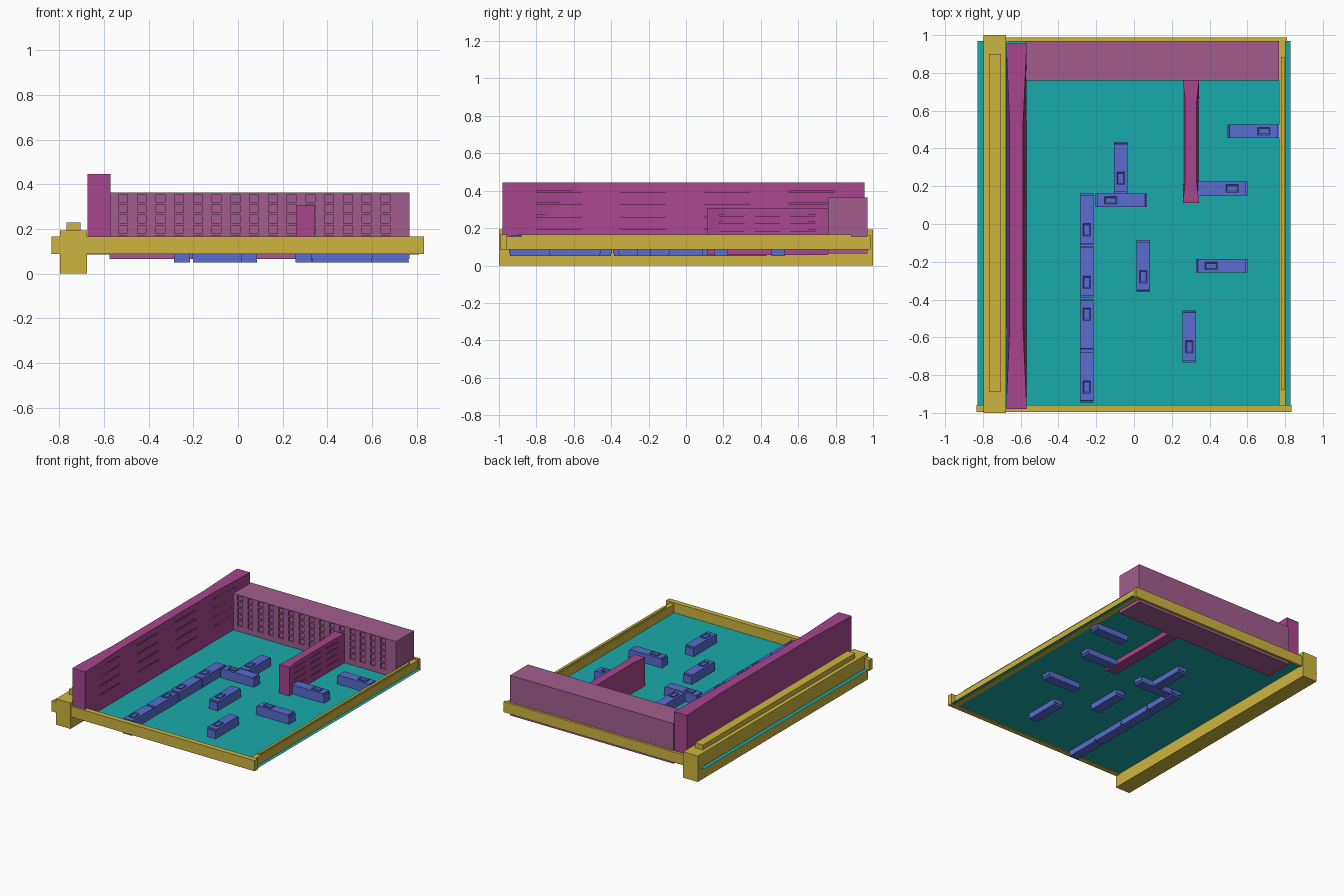
import bpy, bmesh
from mathutils import Matrix

if "Cube" in bpy.data.objects:
    bpy.data.objects.remove(bpy.data.objects["Cube"])


def mat(name, rgb):
    m = bpy.data.materials.new(name)
    m.diffuse_color = (*rgb, 1)
    m.use_nodes = True
    m.node_tree.nodes["Principled BSDF"].inputs["Base Color"].default_value = m.diffuse_color
    return m


TEAL = mat("teal", (0.01, 0.4, 0.4))
YELLOW = mat("yellow", (0.62, 0.46, 0.05))
MAGENTA = mat("magenta", (0.39, 0.06, 0.27))
MAUVE = mat("mauve", (0.36, 0.11, 0.27))
BLUE = mat("blue", (0.1, 0.15, 0.62))


def finish(bm, name, material):
    bmesh.ops.recalc_face_normals(bm, faces=bm.faces)
    me = bpy.data.meshes.new(name)
    bm.to_mesh(me)
    bm.free()
    ob = bpy.data.objects.new(name, me)
    bpy.context.collection.objects.link(ob)
    if material:
        me.materials.append(material)
    return ob


def add_box(bm, x0, x1, y0, y1, z0, z1):
    m = Matrix.Translation(((x0 + x1) / 2, (y0 + y1) / 2, (z0 + z1) / 2))
    m = m @ Matrix.Diagonal((x1 - x0, y1 - y0, z1 - z0, 1))
    return bmesh.ops.create_cube(bm, size=1, matrix=m)["verts"]


def boxes(name, material, *dims):
    bm = bmesh.new()
    for d in dims:
        add_box(bm, *d)
    return finish(bm, name, material)


def cut(ob, dims):
    cutter = boxes(ob.name + "_cutter", None, *dims)
    cutter.hide_render = True
    cutter.hide_set(True)
    mod = ob.modifiers.new("recesses", 'BOOLEAN')
    mod.operation = 'DIFFERENCE'
    mod.solver = 'EXACT'
    mod.object = cutter


# Thin floor sheet
bm = bmesh.new()
bmesh.ops.create_grid(bm, x_segments=1, y_segments=1, size=1,
                      matrix=Matrix.Translation((0, 0, 0.092)) @ Matrix.Diagonal((0.828, 0.97, 1, 1)))
finish(bm, "floor", TEAL)

# Border beams
boxes("left_beam", YELLOW, (-0.797, -0.677, -1, 1, 0, 0.192))
boxes("left_beam_ridge", YELLOW, (-0.768, -0.705, -0.89, 0.9, 0.19, 0.228))
boxes("front_beam", YELLOW, (-0.835, 0.833, -0.995, -0.957, 0.087, 0.166))
boxes("back_beam", YELLOW, (-0.677, 0.81, 0.965, 0.987, 0.085, 0.162))
boxes("right_beam", YELLOW, (0.768, 0.803, -0.96, 0.972, 0.087, 0.155))
boxes("right_beam_ridge", YELLOW, (0.777, 0.796, -0.88, 0.885, 0.15, 0.165))

# Back building with a grid of window recesses
back = boxes("back_building", MAUVE, (-0.575, 0.767, 0.76, 0.97, 0.065, 0.363))
wins = []
for i in range(15):
    for j in range(5):
        x, z = -0.515 + i * 0.0839, 0.337 - j * 0.0465
        wins.append((x - 0.02, x + 0.02, 0.74, 0.772, z - 0.018, z + 0.018))
cut(back, wins)


# Walls whose upper edge narrows between the two ends
def pinched_wall(name, x0, x1, z0, z1, ys, pinch):
    bm = bmesh.new()
    n = len(ys)
    rings = []
    for i, y in enumerate(ys):
        p = pinch if 2 <= i < n - 2 else 0
        rings.append([bm.verts.new(c) for c in
                      ((x0, y, z0), (x1, y, z0), (x1 - p, y, z1), (x0 + p, y, z1))])
    for a, b in zip(rings, rings[1:]):
        for k in range(4):
            q = (a[k], a[(k + 1) % 4], b[(k + 1) % 4], b[k])
            if k % 2:
                bm.faces.new((q[0], q[1], q[2]))
                bm.faces.new((q[0], q[2], q[3]))
            else:
                bm.faces.new(q)
    bm.faces.new(rings[0])
    bm.faces.new(rings[-1])
    return finish(bm, name, MAGENTA)


def slots(x1, z0, z1, pinch, starts, length, rows, h):
    out = []
    for y in starts:
        for z in rows:
            x = x1 - pinch * (z - z0) / (z1 - z0)
            out.append((x - 0.008, x1 + 0.02, y, y + length, z - h, z + h))
    return out


big = pinched_wall("left_wall", -0.675, -0.57, 0.093, 0.445,
                   (-0.98, -0.93, -0.55, 0.53, 0.91, 0.955), 0.017)
cut(big, slots(-0.57, 0.093, 0.445, 0.017, (-0.8, -0.35, 0.1, 0.55), 0.24,
               (0.2, 0.265, 0.33, 0.395), 0.005))
small = pinched_wall("inner_wall", 0.26, 0.343, 0.055, 0.305,
                     (0.112, 0.128, 0.22, 0.65, 0.745, 0.76), 0.011)
cut(small, slots(0.343, 0.055, 0.305, 0.011, (0.18, 0.37, 0.56), 0.13,
                 (0.14, 0.185, 0.23, 0.27), 0.004))


# Floor blocks: slanted ends and a raised, hollowed hatch near one end
def block(index, cx, cy, vertical, side):
    bm = bmesh.new()
    for v in add_box(bm, -0.137, 0.137, -0.036, 0.036, 0.05, 0.16):
        v.co.x *= 0.93 if v.co.z > 0.1 else 0.97
    mid = add_box(bm, -0.137, 0.137, -0.036, 0.036, 0.065, 0.15)
    hx = 0.056 * side
    hatch = add_box(bm, hx - 0.033, hx + 0.033, -0.02, 0.02, 0.155, 0.167)
    top = max({f for v in hatch for f in v.link_faces},
              key=lambda f: f.calc_center_median().z)
    bmesh.ops.inset_region(bm, faces=[top], thickness=0.009)
    for v in top.verts:
        v.co.z -= 0.006
    ob = finish(bm, f"floor_block_{index}", BLUE)
    ob.location = (cx, cy, 0)
    ob.rotation_euler.z = 1.5707963 if vertical else 0


LAYOUT = [
    (-0.25, -0.808, 1, -1), (-0.25, -0.533, 1, 1), (-0.25, -0.253, 1, -1),
    (-0.25, 0.025, 1, -1), (-0.068, 0.125, 0, -1), (-0.07, 0.297, 1, -1),
    (0.049, -0.223, 1, -1), (0.465, -0.222, 0, -1), (0.293, -0.595, 1, -1),
    (0.463, 0.188, 0, 1), (0.632, 0.492, 0, 1)]
for i, b in enumerate(LAYOUT):
    block(i + 1, *b)
